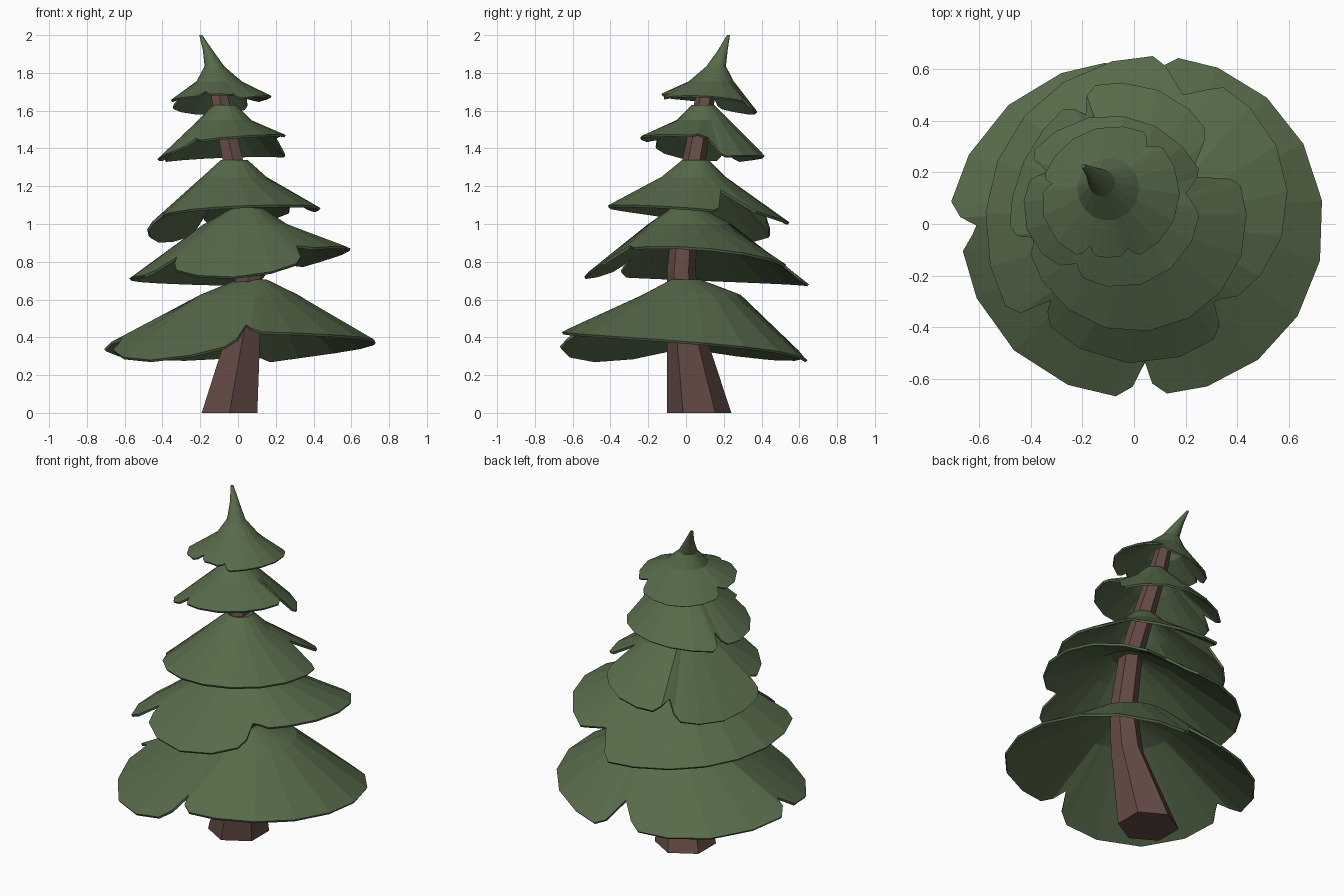
import bpy, bmesh, math
from mathutils import Vector


def material(name, rgb):
    m = bpy.data.materials.new(name)
    m.diffuse_color = (*rgb, 1)
    return m


GREEN = material("needles", (0.095, 0.145, 0.068))
BROWN = material("bark", (0.13, 0.07, 0.058))


def loft(name, rings, mat, caps):
    """Skin a list of equally long vertex rings, running top to bottom."""
    bm = bmesh.new()
    rows = [[bm.verts.new(p) for p in ring] for ring in rings]
    n = len(rows[0])
    for a, b in zip(rows, rows[1:]):
        for i in range(n):
            j = (i + 1) % n
            bm.faces.new((a[i], b[i], b[j], a[j]))
    bm.faces.new(rows[0])
    if caps:
        bm.faces.new(rows[-1][::-1])
    bm.normal_update()
    me = bpy.data.meshes.new(name)
    bm.to_mesh(me)
    bm.free()
    me.materials.append(mat)
    ob = bpy.data.objects.new(name, me)
    bpy.context.collection.objects.link(ob)
    return ob


def polar(cx, cy, z, r, deg):
    a = math.radians(deg)
    return Vector((cx + r * math.cos(a), cy + r * math.sin(a), z))


def quad(a, b, c, u):
    """Parabola through a, b, c at u = 0, 0.5, 1."""
    return a * (2*u - 1) * (u - 1) + b * 4 * u * (1 - u) + c * u * (2*u - 1)


def tier(name, crown, centre, lobes, thickness=0.014, step=19):
    """Bough skirt. crown: (x, y, z, r) rings from the top down.
    lobes: (start deg, end deg, 3 radii, 3 heights, notch depth after the lobe)."""
    degs, rim = [], []

    def add(deg, r, z, pull):
        p = polar(*centre, z, r, deg)
        degs.append(deg)
        rim.append(p.lerp(polar(*crown[-1], deg), pull))

    for k, (a0, a1, rs, zs, notch) in enumerate(lobes):
        span = a1 - a0
        n = max(2, round(span / step))
        e = min(5 / span, 0.2)
        for u in [0, e] + [i / n for i in range(1, n)] + [1 - e, 1]:
            add(a0 + span * u, quad(*rs, u), quad(*zs, u), 0.09 if u in (0, 1) else 0)
        # notch shared with the next lobe
        nxt = lobes[(k + 1) % len(lobes)]
        b0 = nxt[0] + (360 if k == len(lobes) - 1 else 0)
        add((a1 + b0) / 2, (rs[2] + nxt[2][0]) / 2, (zs[2] + nxt[3][0]) / 2, notch)

    rings = [[polar(*c, d) for d in degs] for c in crown] + [rim]
    ob = loft(name, rings, GREEN, False)
    mod = ob.modifiers.new("thickness", 'SOLIDIFY')
    mod.thickness = thickness
    mod.offset = -1


# Bent six-sided trunk: x, y, z, radius, from the top down
path = [(-0.11, 0.12, 1.76, 0.045), (-0.095, 0.10, 1.66, 0.052),
        (-0.03, 0.045, 1.35, 0.062), (0.025, 0.0, 1.08, 0.066),
        (0.055, -0.025, 0.75, 0.076), (0.04, -0.01, 0.48, 0.092),
        (-0.045, 0.07, 0.0, 0.17)]
loft("trunk", [[polar(*p, 30 + 60 * i) for i in range(6)] for p in path], BROWN, True)

# Five tiers of boughs
tier("bottom_boughs", [(0.075, 0.0, 0.705, 0.08), (0.06, 0.03, 0.625, 0.26)], (0, 0), [
    (-84, 80, (0.66, 0.735, 0.656), (0.43, 0.38, 0.27), 0.35),
    (95, 178, (0.63, 0.67, 0.72), (0.30, 0.29, 0.35), 0.17),
    (184, 269, (0.67, 0.675, 0.67), (0.35, 0.28, 0.37), 0.30)])

tier("lower_boughs", [(0.05, 0.0, 1.085, 0.08), (0.04, 0.02, 1.0, 0.22)], (0.01, 0.05), [
    (-45, 60, (0.50, 0.59, 0.58), (0.87, 0.87, 0.77), 0.28),
    (79, 221, (0.61, 0.57, 0.635), (0.68, 0.70, 0.73), 0.30),
    (228, 306, (0.55, 0.59, 0.575), (0.77, 0.72, 0.81), 0.28)])

tier("middle_boughs", [(-0.02, 0.05, 1.34, 0.07), (-0.02, 0.04, 1.25, 0.17)], (-0.01, 0.05), [
    (-162, 18, (0.42, 0.47, 0.43), (1.04, 1.10, 1.07), 0.60),
    (44, 111, (0.42, 0.48, 0.51), (1.08, 1.02, 1.01), 0.25),
    (119, 192, (0.48, 0.46, 0.48), (0.95, 0.91, 0.99), 0.20)])

tier("upper_boughs", [(-0.07, 0.09, 1.63, 0.06), (-0.07, 0.09, 1.55, 0.14)], (-0.08, 0.08), [
    (-117, -3, (0.31, 0.335, 0.335), (1.44, 1.47, 1.47), 0.32),
    (17, 151, (0.36, 0.34, 0.375), (1.36, 1.36, 1.335), 0.32),
    (160, 234, (0.33, 0.35, 0.31), (1.345, 1.355, 1.42), 0.20)], 0.012, 21)

# Top tier with its bent tip
tier("tree_top", [(-0.197, 0.225, 2.0, 0.008), (-0.16, 0.195, 1.92, 0.026),
                  (-0.125, 0.16, 1.835, 0.052), (-0.10, 0.135, 1.755, 0.12)], (-0.09, 0.11), [
    (-68, 47, (0.255, 0.265, 0.275), (1.665, 1.68, 1.65), 0.30),
    (58, 167, (0.28, 0.265, 0.27), (1.615, 1.585, 1.62), 0.25),
    (173, 245, (0.26, 0.275, 0.26), (1.65, 1.665, 1.68), 0.28),
    (253, 284, (0.245, 0.24, 0.24), (1.685, 1.69, 1.68), 0.22)], 0.010, 21)
